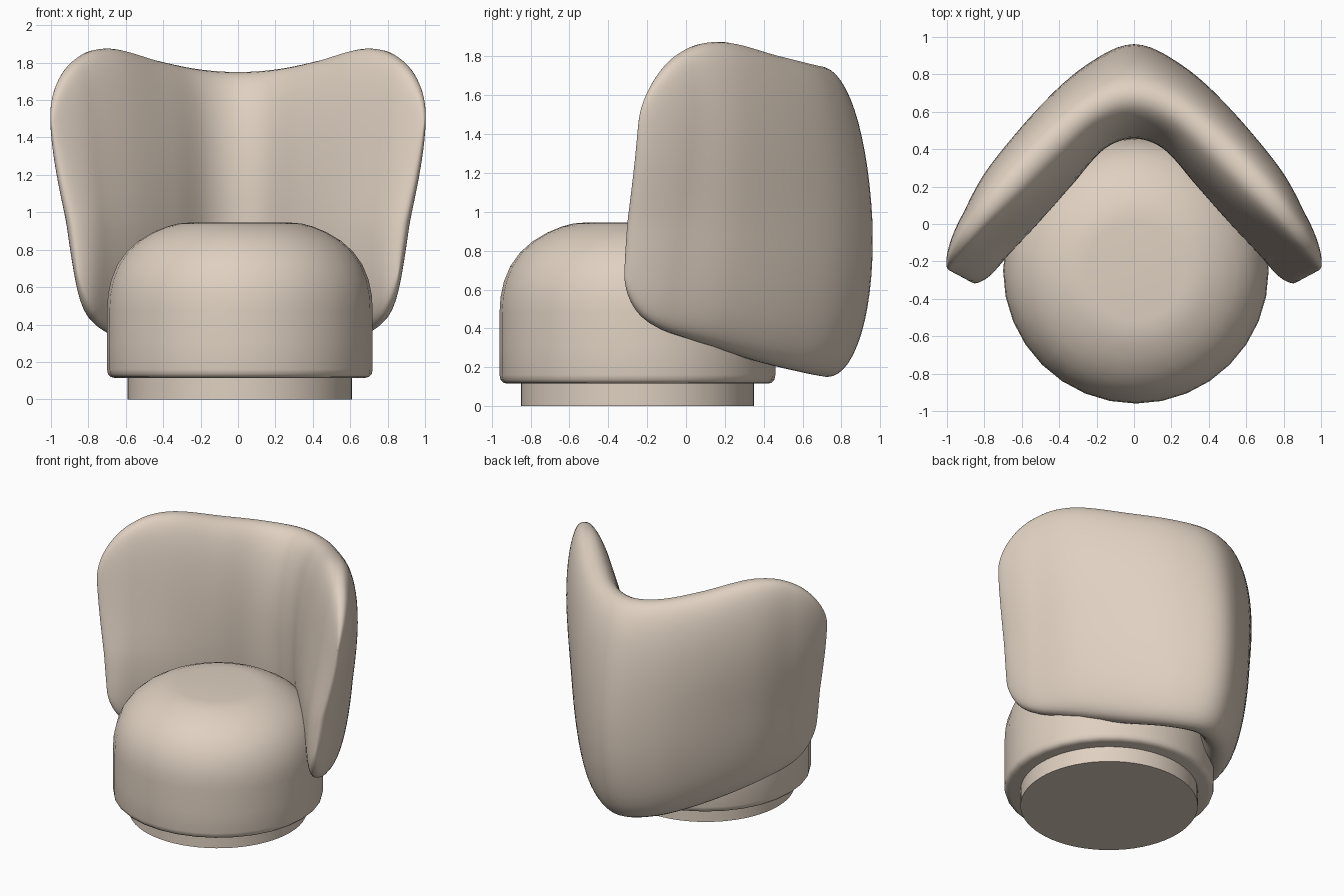
import bpy, bmesh, math
from mathutils import Vector

cube = bpy.data.objects.get("Cube")
if cube:
    bpy.data.objects.remove(cube, do_unlink=True)

fabric = bpy.data.materials.new("warm_beige_fabric")
fabric.use_nodes = True
colour = (0.74, 0.635, 0.535, 1)
fabric.diffuse_color = colour
shader = fabric.node_tree.nodes["Principled BSDF"]
shader.inputs["Base Color"].default_value = colour
shader.inputs["Roughness"].default_value = 0.8


def finish(name, rings, cap_ends, sharp_angle):
    """Bridge closed rings of points into a smooth-shaded object."""
    bm = bmesh.new()
    loops = [[bm.verts.new(p) for p in ring] for ring in rings]
    for a, b in zip(loops, loops[1:]):
        n = len(a)
        for i in range(n):
            j = (i + 1) % n
            bm.faces.new((a[i], a[j], b[j], b[i]))
    if cap_ends:
        bm.faces.new(loops[0])
        bm.faces.new(loops[-1])
    bmesh.ops.remove_doubles(bm, verts=bm.verts, dist=0.0005)
    bmesh.ops.recalc_face_normals(bm, faces=bm.faces)
    mesh = bpy.data.meshes.new(name)
    bm.to_mesh(mesh)
    bm.free()
    mesh.materials.append(fabric)
    obj = bpy.data.objects.new(name, mesh)
    bpy.context.collection.objects.link(obj)
    bpy.ops.object.select_all(action="DESELECT")
    obj.select_set(True)
    bpy.context.view_layer.objects.active = obj
    bpy.ops.object.shade_smooth_by_angle(angle=math.radians(sharp_angle))
    return obj


def lathe(name, profile, sides):
    """Turn a (radius, height) profile about the seat axis."""
    rings = []
    for r, z in profile:
        angles = [math.tau * i / sides for i in range(sides)]
        rings.append([(0.01 + r * math.cos(a), -0.25 + r * math.sin(a), z) for a in angles])
    return finish(name, rings, True, 40)


# Plinth and round cushion
lathe("plinth", [(0.6, 0), (0.6, 0.14)], 64)
lathe("seat_cushion", [
    (0.67, 0.115), (0.69, 0.12), (0.705, 0.135), (0.71, 0.16), (0.71, 0.3), (0.71, 0.48),
    (0.705, 0.56), (0.688, 0.64), (0.655, 0.72), (0.605, 0.79), (0.54, 0.848), (0.465, 0.893),
    (0.39, 0.924), (0.33, 0.94), (0.27, 0.945)], 32)

# Backrest stations from centre to wing tip:
# outer x, outer y, inner x, inner y, bottom, top, outward lean
STATIONS = [Vector(s) for s in (
    (0, 0.96, 0, 0.46, 0.15, 1.75, -0.05),
    (0.27, 0.84, 0.16, 0.4, 0.17, 1.765, -0.01),
    (0.51, 0.61, 0.33, 0.21, 0.225, 1.81, 0.05),
    (0.755, 0.27, 0.52, 0, 0.315, 1.875, 0.12),
    (0.875, -0.02, 0.72, -0.2, 0.4, 1.84, 0.2),
    (0.965, -0.26, 0.825, -0.335, 0.45, 1.8, 0.27))]
LAST = len(STATIONS) - 1
MID = 0.95


def station(i):
    if i > LAST:
        return 2 * STATIONS[-1] - STATIONS[-2]
    s = STATIONS[abs(i)].copy()
    if i < 0:
        s[0], s[2] = -s[0], -s[2]
    return s


def sample(t):
    """Smooth interpolation between stations."""
    i = min(int(t), LAST - 1)
    f = t - i
    a, b, c, d = (station(i + k) for k in (-1, 0, 1, 2))
    return b + (c - a) * (f / 2) + (2 * a - 5 * b + 4 * c - d) * (f * f / 2) \
        + (3 * b - a - 3 * c + d) * (f ** 3 / 2)


def fade(t, start):
    """Quarter-circle falloff from start to the tip."""
    w = max(0, (t - start) / (LAST - start))
    return math.sqrt(max(0, 1 - w * w))


def power(v, e):
    return math.copysign(abs(v) ** e, v)


def section(u, count=56):
    """Closed vertical cross-section, thinning to an edge at the tip."""
    t = LAST * math.sin(abs(u) * math.pi / 2)
    ox, oy, ix, iy, low, high, lean = sample(t)
    outer, inner = Vector((ox, oy)), Vector((ix, iy))
    middle, across = (outer + inner) / 2, (outer - inner).normalized()
    half = (outer - inner).length / 2 * fade(t, 4)
    high -= 0.36 * (1 - fade(t, 3.4))
    low += 0.25 * (1 - fade(t, 3.6))
    roundness = 0.95 - 0.04 * t
    side = 1 if u >= 0 else -1
    ring = []
    for k in range(count):
        a = math.tau * k / count
        z = (low + high) / 2 + (high - low) / 2 * power(math.sin(a), roundness)
        tilt = 0.6 * math.tanh((z - MID) / 0.6)
        if tilt < 0:
            tilt *= 0.6
        p = middle + across * (half * power(math.cos(a), roundness) + lean * tilt)
        ring.append((side * p.x, p.y, z))
    return ring


# Wrapped winged backrest
COLUMNS = 48
finish("wing_backrest", [section(i / COLUMNS) for i in range(-COLUMNS, COLUMNS + 1)], False, 80)
